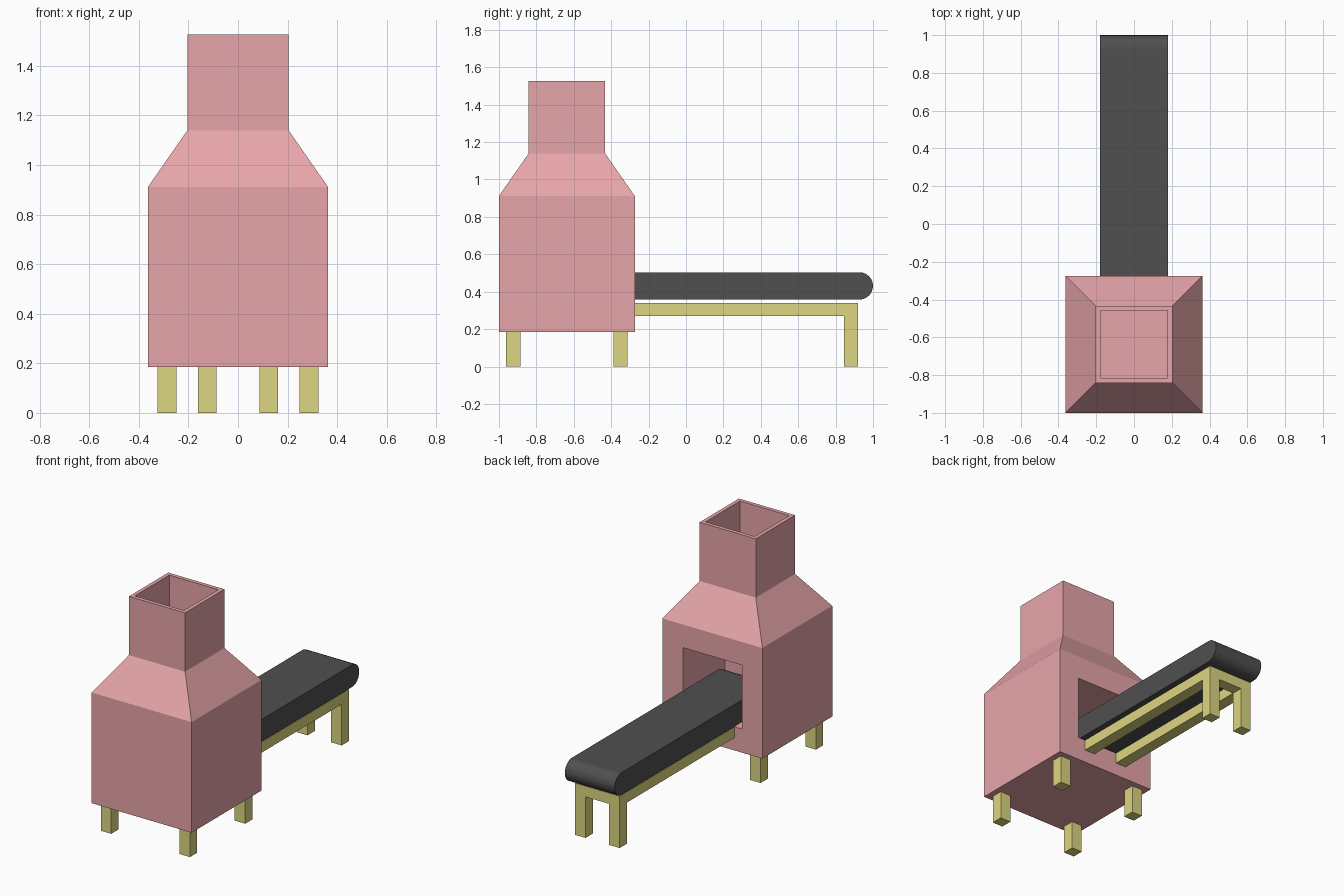
import bpy, bmesh, math
from mathutils import Vector

if "Cube" in bpy.data.objects:
    bpy.data.objects.remove(bpy.data.objects["Cube"])


def material(name, rgb):
    m = bpy.data.materials.new(name)
    m.diffuse_color = (*rgb, 1)
    m.use_nodes = True
    m.node_tree.nodes["Principled BSDF"].inputs["Base Color"].default_value = m.diffuse_color
    return m


PINK = material("pink", (0.80, 0.38, 0.40))
YELLOW = material("yellow", (0.72, 0.67, 0.22))
DARK = material("dark_grey", (0.08, 0.08, 0.08))


def finish(bm, name, mat):
    bmesh.ops.recalc_face_normals(bm, faces=bm.faces)
    me = bpy.data.meshes.new(name)
    bm.to_mesh(me)
    bm.free()
    me.materials.append(mat)
    ob = bpy.data.objects.new(name, me)
    bpy.context.collection.objects.link(ob)
    return ob


def add_box(bm, lo, hi):
    lo, hi = Vector(lo), Vector(hi)
    for v in bmesh.ops.create_cube(bm, size=1)["verts"]:
        v.co = (lo + hi) / 2 + v.co * (hi - lo)


def extrude(bm, face, move, scale=1):
    f = bmesh.ops.extrude_discrete_faces(bm, faces=[face])["faces"][0]
    c = f.calc_center_median()
    for v in f.verts:
        v.co = c + (v.co - c) * scale + Vector(move)
    return f


CY, HALF, TOP = -0.637, 0.363, 0.204     # furnace centre y, body and chimney half widths
BACK = CY + HALF

# Furnace: body, tapered hood, chimney with a hollow mouth
bm = bmesh.new()
add_box(bm, (-HALF, CY - HALF, 0.185), (HALF, BACK, 0.912))
bm.normal_update()
top = max(bm.faces, key=lambda f: f.calc_center_median().z)
top = extrude(bm, top, (0, 0, 0.228), TOP / HALF)
top = extrude(bm, top, (0, 0, 0.386))
bm.normal_update()
bmesh.ops.inset_individual(bm, faces=[top], thickness=0.036)
extrude(bm, top, (0, 0, -0.386))

# Belt opening pushed into the back wall
bm.normal_update()
door = max(bm.faces, key=lambda f: f.calc_center_median().y)
bmesh.ops.inset_individual(bm, faces=[door], thickness=0.1)
for v in door.verts:
    v.co.x = math.copysign(0.215, v.co.x)
    v.co.z = 0.34 if v.co.z < 0.55 else 0.76
extrude(bm, door, (0, -0.437, 0))
finish(bm, "furnace", PINK)

# Furnace legs
bm = bmesh.new()
for sx in (-1, 1):
    for sy in (-1, 1):
        x, y = sx * 0.286, CY + sy * 0.287
        add_box(bm, (x - 0.038, y - 0.038, 0), (x + 0.038, y + 0.038, 0.185))
finish(bm, "furnace_legs", YELLOW)

# Conveyor frame: U-shaped rails extruded upwards, legs under the far corners
IN, OUT, END, W = 0.086, 0.162, 0.92, 0.075
bm = bmesh.new()
outline = [(-OUT, BACK), (-OUT, END), (OUT, END), (OUT, BACK),
           (IN, BACK), (IN, END - W), (-IN, END - W), (-IN, BACK)]
f = bm.faces.new([bm.verts.new((x, y, 0.27)) for x, y in outline])
up = bmesh.ops.extrude_face_region(bm, geom=[f])["geom"]
bmesh.ops.translate(bm, vec=(0, 0, 0.07),
                    verts=[g for g in up if isinstance(g, bmesh.types.BMVert)])
finish(bm, "conveyor_frame", YELLOW)

bm = bmesh.new()
for a, b in ((-OUT, -IN), (IN, OUT)):
    add_box(bm, (a, END - W, 0), (b, END, 0.27))
finish(bm, "conveyor_legs", YELLOW)

# Conveyor belt: stadium profile swept across x
R, Z, N = 0.073, 0.431, 12
bm = bmesh.new()
profile = []
for cy, start in ((1 - R, -math.pi / 2), (-0.59, math.pi / 2)):
    for i in range(N + 1):
        a = start + math.pi * i / N
        profile.append((cy + R * math.cos(a), Z + R * math.sin(a)))
f = bm.faces.new([bm.verts.new((-0.181, y, z)) for y, z in profile])
side = bmesh.ops.extrude_face_region(bm, geom=[f])["geom"]
bmesh.ops.translate(bm, vec=(0.362, 0, 0),
                    verts=[g for g in side if isinstance(g, bmesh.types.BMVert)])
finish(bm, "conveyor_belt", DARK)
